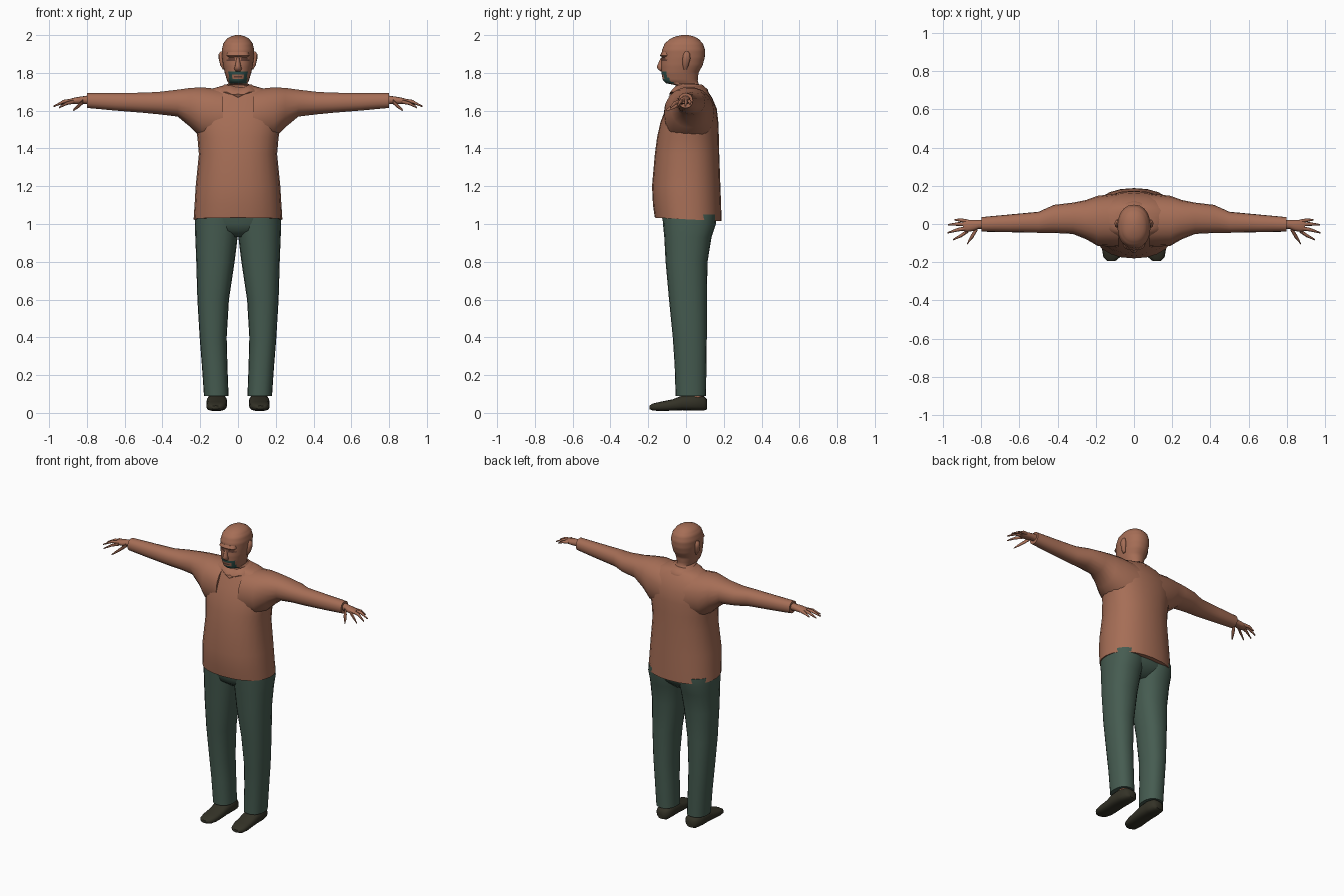
import bpy, bmesh, math


def material(name, rgb):
    m = bpy.data.materials.new(name)
    m.diffuse_color = (*rgb, 1)
    return m


BROWN = material("warm brown", (.38, .155, .093))
GREEN = material("dark green cloth", (.061, .107, .082))
SHOE = material("dark leather", (.034, .032, .02))
BEARD = material("dark teal", (.03, .085, .072))
SHADE = material("deep brown", (.12, .05, .035))


def loft(name, rings, axis, mats, n=20, p=2.2, side=1, rule=None, shift=None, angle=50):
    """Skin rounded sections (t, lo1, hi1, lo2, hi2) stacked along an axis."""
    bm = bmesh.new()
    loops = []
    for t, a0, a1, b0, b1 in rings:
        loop = []
        for i in range(n):
            w = 2 * math.pi * i / n
            c, s = math.cos(w), math.sin(w)
            a = (a0 + a1) / 2 + (a1 - a0) / 2 * math.copysign(abs(c) ** (2 / p), c)
            b = (b0 + b1) / 2 + (b1 - b0) / 2 * math.copysign(abs(s) ** (2 / p), s)
            x, y, z = {"x": (t, a, b), "y": (a, t, b), "z": (a, b, t)}[axis]
            if shift:
                x, y, z = shift(x, y, z)
            loop.append(bm.verts.new((x * side, y, z)))
        loops.append(loop)
    for lo, hi in zip(loops, loops[1:]):
        for i in range(n):
            j = (i + 1) % n
            bm.faces.new((lo[i], lo[j], hi[j], hi[i]))
    bm.faces.new(loops[0])
    bm.faces.new(loops[-1])
    bmesh.ops.recalc_face_normals(bm, faces=bm.faces[:])
    if rule:
        for f in bm.faces:
            f.material_index = rule(f.calc_center_median())
    me = bpy.data.meshes.new(name)
    bm.to_mesh(me)
    bm.free()
    for m in mats:
        me.materials.append(m)
    ob = bpy.data.objects.new(name, me)
    bpy.context.collection.objects.link(ob)
    bpy.context.view_layer.objects.active = ob
    ob.select_set(True)
    bpy.ops.object.shade_smooth_by_angle(angle=math.radians(angle))
    ob.select_set(False)
    return ob


def refine(rings, step):
    """Insert evenly spaced sections between the given ones."""
    out = []
    for r, q in zip(rings, rings[1:]):
        k = max(1, round((q[0] - r[0]) / step))
        out += [tuple(u + (v - u) * i / k for u, v in zip(r, q)) for i in range(k)]
    return out + [rings[-1]]


# Shirt body, with the hem hanging a little lower at the back
def hem(x, y, z):
    return (x, y, z - .05 * y) if z < 1.05 else (x, y, z)


loft("shirt_body", [
    (1.025, -.235, .235, -.165, .188), (1.1, -.230, .230, -.175, .186),
    (1.2, -.224, .224, -.18, .182), (1.37, -.207, .207, -.165, .176),
    (1.46, -.215, .215, -.153, .174), (1.54, -.23, .23, -.135, .171),
    (1.61, -.235, .235, -.108, .163), (1.67, -.215, .215, -.08, .138),
    (1.71, -.16, .16, -.06, .11), (1.73, -.09, .09, -.052, .09)],
    "z", [BROWN], n=24, p=2.25, shift=hem)


# Shirt collar, dipping to a V at the front
def vee(x, y, z):
    return (x, y - .008, z - .03 * max(0, 1 - abs(x) / .06)) if y < -.03 else (x, y, z)


loft("collar", [(1.70, -.115, .115, -.085, .118), (1.712, -.108, .108, -.08, .115),
                (1.738, -.073, .073, -.06, .085)], "z", [BROWN], n=24, p=2, shift=vee)

# Head and neck, with eyes and goatee coloured on the face
HEAD = [(1.69, -.075, .075, -.055, .09), (1.735, -.064, .064, -.055, .072),
        (1.745, -.05, .05, -.105, .066), (1.76, -.058, .058, -.122, .062),
        (1.80, -.070, .070, -.130, .066), (1.84, -.079, .079, -.132, .088),
        (1.88, -.084, .084, -.129, .099), (1.92, -.086, .086, -.127, .101),
        (1.955, -.078, .078, -.113, .090), (1.98, -.060, .060, -.085, .066),
        (1.993, -.038, .038, -.055, .042), (2.0, -.012, .012, -.022, .012)]


def face_paint(c):
    if c.y > -.05:
        return 0
    ax = abs(c.x)
    if 1.742 < c.z < 1.81 and ax < .048:
        lips = 1.775 < c.z < 1.788 and ax < .025
        cheek = 1.765 < c.z < 1.795 and ax < .03
        return 2 if lips else (0 if cheek else 1)
    if 1.862 < c.z < 1.882 and .018 < ax < .056:
        return 2
    return 0


loft("head", refine(HEAD, .008), "z", [BROWN, BEARD, SHADE], n=40, p=2.2, rule=face_paint)

# Nose and brow
loft("nose", [(1.808, -.014, .014, -.135, -.11), (1.822, -.020, .020, -.153, -.11),
              (1.838, -.015, .015, -.154, -.11), (1.88, -.008, .008, -.134, -.11)],
     "z", [BROWN], n=10, p=2)
loft("brow", [(1.882, -.05, .05, -.127, -.08), (1.892, -.06, .06, -.138, -.07),
              (1.91, -.055, .055, -.128, -.07)], "z", [BROWN], n=16, p=2.4)

# Waist filling the space between the trouser legs and the shirt
loft("trouser_seat", [(.93, -.05, .05, -.06, .09), (.965, -.16, .16, -.108, .13),
                      (1.0, -.222, .222, -.12, .155), (1.05, -.222, .222, -.13, .16)],
     "z", [GREEN], n=24, p=2.4)

# Fingers as base (y, z), middle (x, y, z), tip (x, y, z)
FINGERS = [((.012, 1.652), (.905, .020, 1.648), (.940, .022, 1.632)),
           ((-.003, 1.655), (.922, .000, 1.648), (.974, -.004, 1.624)),
           ((-.020, 1.654), (.924, -.030, 1.648), (.976, -.046, 1.622)),
           ((-.034, 1.648), (.905, -.060, 1.640), (.948, -.082, 1.616))]

for label, s in (("left", 1), ("right", -1)):
    # Sleeve, widening into the shoulder and armpit
    loft(label + "_sleeve", [
        (.08, -.12, .16, 1.42, 1.715), (.19, -.115, .148, 1.45, 1.725),
        (.25, -.08, .126, 1.51, 1.722), (.32, -.052, .112, 1.568, 1.712),
        (.42, -.047, .100, 1.58, 1.70), (.50, -.046, .064, 1.588, 1.696),
        (.65, -.043, .050, 1.60, 1.694), (.80, -.040, .036, 1.614, 1.693)],
        "x", [BROWN], n=18, p=2.2, side=s)
    # Hand
    loft(label + "_palm", [
        (.78, -.026, .024, 1.632, 1.682), (.815, -.025, .021, 1.636, 1.677),
        (.845, -.037, .022, 1.634, 1.673), (.875, -.041, .021, 1.635, 1.667),
        (.895, -.036, .018, 1.639, 1.661)], "x", [BROWN], n=12, p=2.3, side=s)
    for k, ((y0, z0), m, t) in enumerate(FINGERS):
        loft(f"{label}_finger_{k + 1}", [
            (px, py - r, py + r, pz - r, pz + r) for px, py, pz, r in
            ((.868, y0, z0, .011), (*m, .0095), (*t, .004))],
            "x", [BROWN], n=8, p=2, side=s)
    loft(label + "_thumb", [
        (.82, -.034, -.008, 1.635, 1.662), (.842, -.072, -.038, 1.616, 1.640),
        (.862, -.094, -.072, 1.603, 1.620), (.874, -.108, -.100, 1.598, 1.605)],
        "x", [BROWN], n=8, p=2, side=s)
    # Ear
    loft(label + "_ear", [
        (1.818, .070, .080, -.012, .004), (1.84, .070, .094, -.018, .014),
        (1.875, .074, .102, -.02, .024), (1.90, .076, .102, -.014, .022),
        (1.914, .078, .092, -.004, .012)], "z", [BROWN], n=10, p=2, side=s)
    # Trouser leg
    loft(label + "_trouser_leg", [
        (.09, .050, .180, -.055, .106), (.25, .056, .191, -.060, .108),
        (.40, .060, .203, -.070, .110), (.60, .048, .215, -.090, .110),
        (.80, .018, .221, -.108, .114), (.93, .002, .226, -.115, .135),
        (1.0, -.01, .229, -.122, .158), (1.05, -.01, .226, -.125, .160)],
        "z", [GREEN], n=20, p=2.3, side=s)
    # Ankle
    loft(label + "_ankle", [(.06, .075, .155, .01, .088), (.12, .075, .155, .01, .09)],
         "z", [BROWN], n=12, p=2, side=s)

    # Shoe, with the toe turned slightly outward
    def toe_out(x, y, z):
        return (x - .06 * y, y, z)

    loft(label + "_shoe", [
        (.112, .088, .140, .020, .070), (.095, .068, .160, .012, .088),
        (.04, .060, .168, .012, .098), (-.02, .056, .166, .014, .092),
        (-.07, .054, .162, .012, .072), (-.13, .054, .160, .010, .060),
        (-.175, .064, .150, .012, .050), (-.194, .086, .128, .020, .038)],
        "y", [SHOE], n=16, p=2.8, side=s, shift=toe_out)
